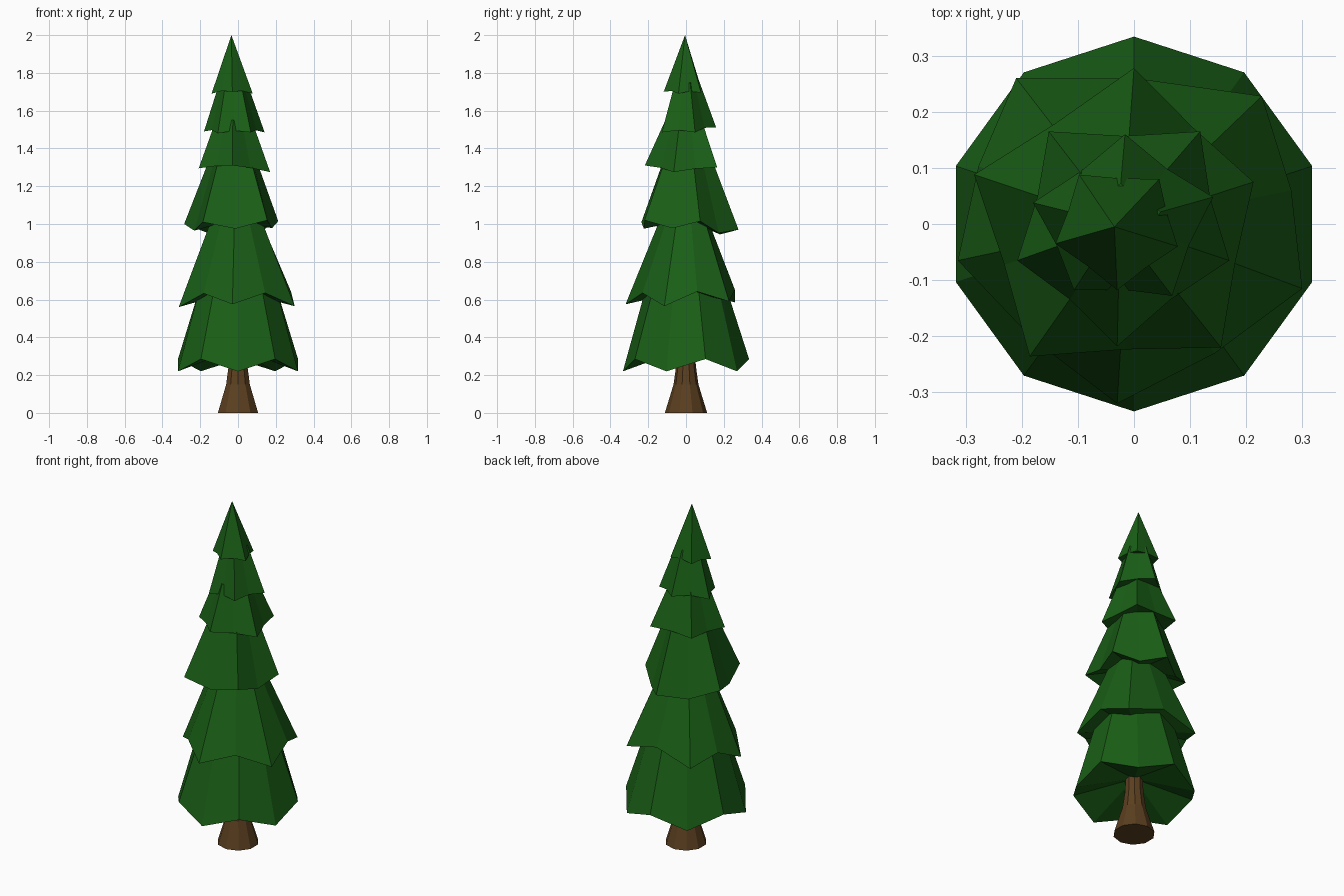
import bpy, bmesh
from math import sin, cos, pi, radians
from mathutils import Vector

if "Cube" in bpy.data.objects:
    bpy.data.objects.remove(bpy.data.objects["Cube"])


def material(name, rgb):
    m = bpy.data.materials.new(name)
    m.diffuse_color = (*rgb, 1)
    m.use_nodes = True
    m.node_tree.nodes["Principled BSDF"].inputs["Base Color"].default_value = m.diffuse_color
    return m


GREEN = material("needles", (0.01, 0.115, 0.008))
BROWN = material("bark", (0.105, 0.05, 0.014))


def finish(name, bm, mat):
    bmesh.ops.recalc_face_normals(bm, faces=bm.faces)
    mesh = bpy.data.meshes.new(name)
    bm.to_mesh(mesh)
    bm.free()
    mesh.materials.append(mat)
    bpy.context.collection.objects.link(bpy.data.objects.new(name, mesh))


def bridge(bm, a, b):
    n = len(a)
    for i in range(n):
        j = (i + 1) % n
        bm.faces.new((a[i], a[j], b[j], b[i]))


def fan(bm, ring, tip):
    for i in range(len(ring)):
        bm.faces.new((ring[i], ring[(i + 1) % len(ring)], tip))


def tier(name, corners, mid_scale, mid_dz, top, shrink, lift):
    """Branch skirt: five rim corners with points between, a narrower top, a hollow underside."""
    bm = bmesh.new()
    centre = Vector(top)
    rim = []
    for i, c in enumerate(corners):
        a, b = Vector(c), Vector(corners[(i + 1) % 5])
        m = (a + b) / 2
        axis = Vector((centre.x, centre.y, m.z))
        m = axis + (m - axis) * mid_scale
        m.z += mid_dz
        rim += [a, m]
    low = [bm.verts.new(p) for p in rim]
    tip = bm.verts.new(centre)
    if shrink:
        high = [bm.verts.new((centre.x + (p.x - centre.x) * shrink,
                              centre.y + (p.y - centre.y) * shrink, centre.z)) for p in rim]
        bridge(bm, low, high)
        fan(bm, high, tip)
    else:
        fan(bm, low, tip)
    z = sum(p.z for p in rim) / 10 + lift
    fan(bm, low[::-1], bm.verts.new((centre.x, centre.y, z)))
    finish(name, bm, GREEN)


# Trunk with flared foot
bm = bmesh.new()
rings = []
for r, z in ((0.112, 0), (0.066, 0.15), (0.052, 0.25), (0.045, 0.4)):
    rings.append([bm.verts.new((r * cos(2 * pi * k / 10 + pi / 2),
                                r * sin(2 * pi * k / 10 + pi / 2), z)) for k in range(10)])
for a, b in zip(rings, rings[1:]):
    bridge(bm, a, b)
bm.faces.new(rings[0][::-1])
bm.faces.new(rings[-1])
finish("trunk", bm, BROWN)

# Branch tiers from the ground up
base = [(0.334 * cos(radians(-90 + 72 * k)), 0.334 * sin(radians(-90 + 72 * k)), 0.22)
        for k in range(5)]
tier("branches_1", base, 1 / cos(pi / 5), 0.065, (0, 0, 0.68), 0.62, 0.09)
tier("branches_2", [(-0.03, -0.32, 0.575), (0.3, -0.115, 0.565), (0.228, 0.228, 0.59),
                    (-0.21, 0.26, 0.585), (-0.314, -0.065, 0.56)],
     1.06, 0.065, (-0.01, 0, 1.08), 0.36, 0.04)
tier("branches_3", [(0.155, -0.22, 1.02), (0.213, 0.075, 1.015), (0, 0.278, 0.97),
                    (-0.285, 0.088, 1.0), (-0.186, -0.236, 1.01)],
     0.98, -0.04, (-0.02, 0, 1.36), 0.47, 0.04)
tier("branches_4", [(-0.03, -0.218, 1.31), (0.17, -0.065, 1.275), (0.118, 0.165, 1.3),
                    (-0.152, 0.165, 1.3), (-0.208, -0.065, 1.295)],
     0.95, 0.005, (-0.025, 0, 1.55), 0.5, 0.03)
tier("branches_5", [(0.068, -0.128, 1.485), (0.141, 0.048, 1.485), (-0.016, 0.16, 1.51),
                    (-0.18, 0.038, 1.49), (-0.107, -0.118, 1.48)],
     0.95, 0.012, (-0.03, 0, 1.75), 0.45, 0.03)
tier("branches_6", [(-0.03, -0.118, 1.7), (0.078, -0.04, 1.69), (0.045, 0.08, 1.695),
                    (-0.098, 0.088, 1.695), (-0.14, -0.035, 1.69)],
     0.97, 0.01, (-0.035, -0.005, 2.0), 0, 0.02)
